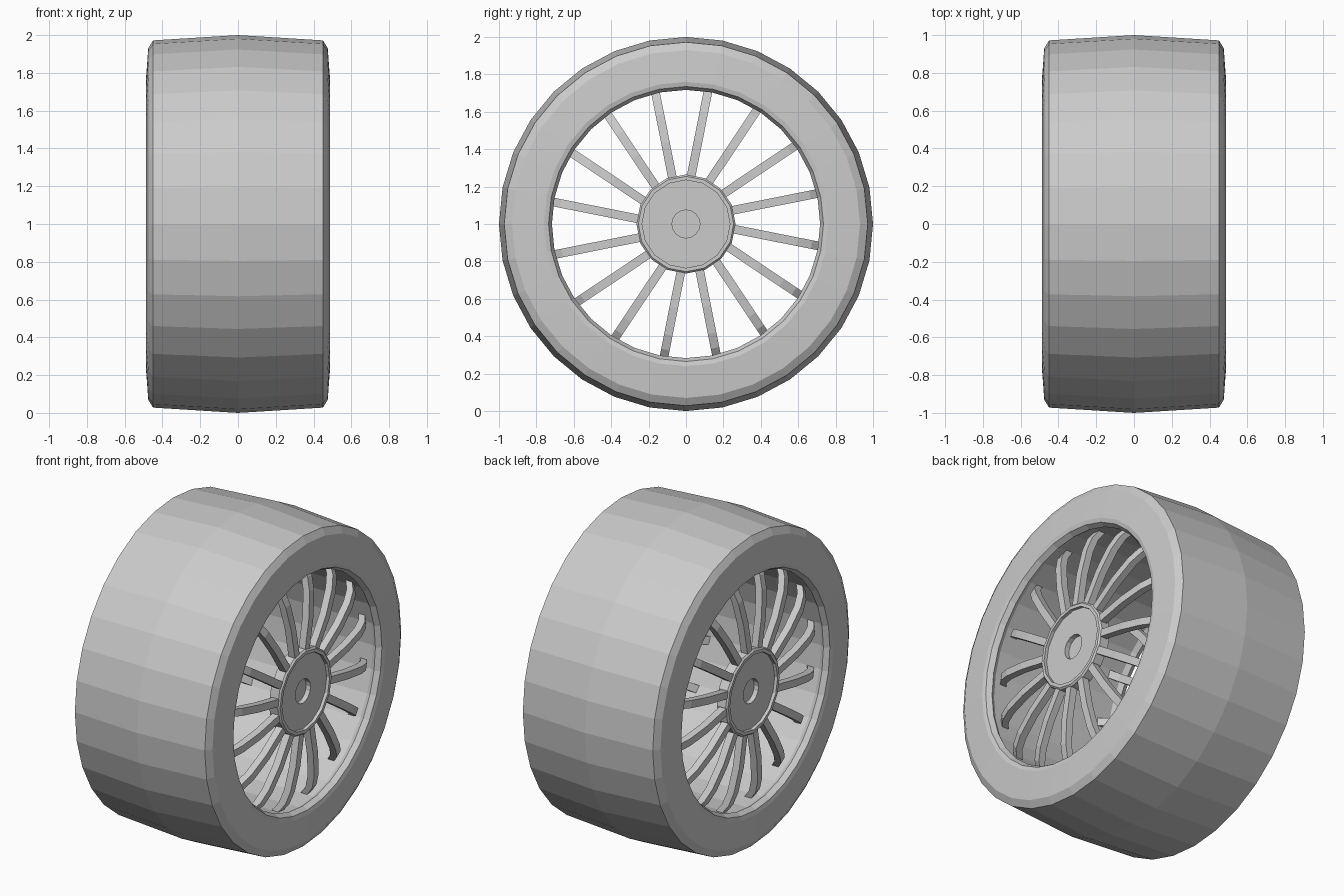
import bpy, bmesh
from math import sin, cos, pi

if "Cube" in bpy.data.objects:
    bpy.data.objects.remove(bpy.data.objects["Cube"])

CZ = 1.0      # axle height
SEG = 32      # sides of the tyre
SPOKES = 16


def finish(bm, name):
    bmesh.ops.recalc_face_normals(bm, faces=bm.faces)
    me = bpy.data.meshes.new(name)
    bm.to_mesh(me)
    bm.free()
    ob = bpy.data.objects.new(name, me)
    ob.location.z = CZ
    bpy.context.collection.objects.link(ob)
    return ob


def lathe(name, profile, seg, closed=False):
    """Spin (x, radius) points about the x axis; radius 0 closes with a cap."""
    bm = bmesh.new()
    rings = []
    for x, r in profile:
        if r == 0:
            rings.append([bm.verts.new((x, 0, 0))] * seg)
        else:
            rings.append([bm.verts.new((x, r * cos(2 * pi * i / seg), r * sin(2 * pi * i / seg)))
                          for i in range(seg)])
    pairs = list(zip(rings, rings[1:]))
    if closed:
        pairs.append((rings[-1], rings[0]))
    for a, b in pairs:
        for i in range(seg):
            j = (i + 1) % seg
            bm.faces.new(dict.fromkeys((a[i], a[j], b[j], b[i])))
    return finish(bm, name)


def mirror_x(ob):
    ob.modifiers.new("both_sides", 'MIRROR').use_axis[0] = True


# Tyre with crowned tread and rounded shoulders, closed by the inner barrel
half = [(0.45, 0.972), (0.475, 0.93), (0.488, 0.76), (0.482, 0.735), (0.45, 0.717), (0.42, 0.735)]
lathe("tyre", [(0, 1.0)] + half + [(-x, r) for x, r in reversed(half)], SEG, closed=True)

# Hub: outer ring, recessed disc and centre bore
hub = lathe("hub", [(0.40, 0), (0.40, 0.265), (0.46, 0.265), (0.47, 0.255), (0.47, 0.235), (0.45, 0.235),
                    (0.45, 0.075), (0.42, 0.075), (0.42, 0)], SPOKES)
mirror_x(hub)

# Spokes: a bar bending inwards towards the rim, one edge on the radial line
path = [(0.25, 0.462), (0.45, 0.462), (0.60, 0.445), (0.68, 0.42), (0.735, 0.38)]
WIDTH, THICK = 0.046, 0.045
bm = bmesh.new()
for k in range(SPOKES):
    a = 2 * pi * (k + 0.5) / SPOKES
    secs = []
    for r, x in path:
        secs.append([bm.verts.new((x - d, r * cos(a) - t * sin(a), r * sin(a) + t * cos(a)))
                     for d, t in ((0, 0), (0, WIDTH), (THICK, WIDTH), (THICK, 0))])
    for p, q in zip(secs, secs[1:]):
        for i in range(4):
            j = (i + 1) % 4
            bm.faces.new((p[i], p[j], q[j], q[i]))
    bm.faces.new(secs[0])
    bm.faces.new(secs[-1])
mirror_x(finish(bm, "spokes"))
